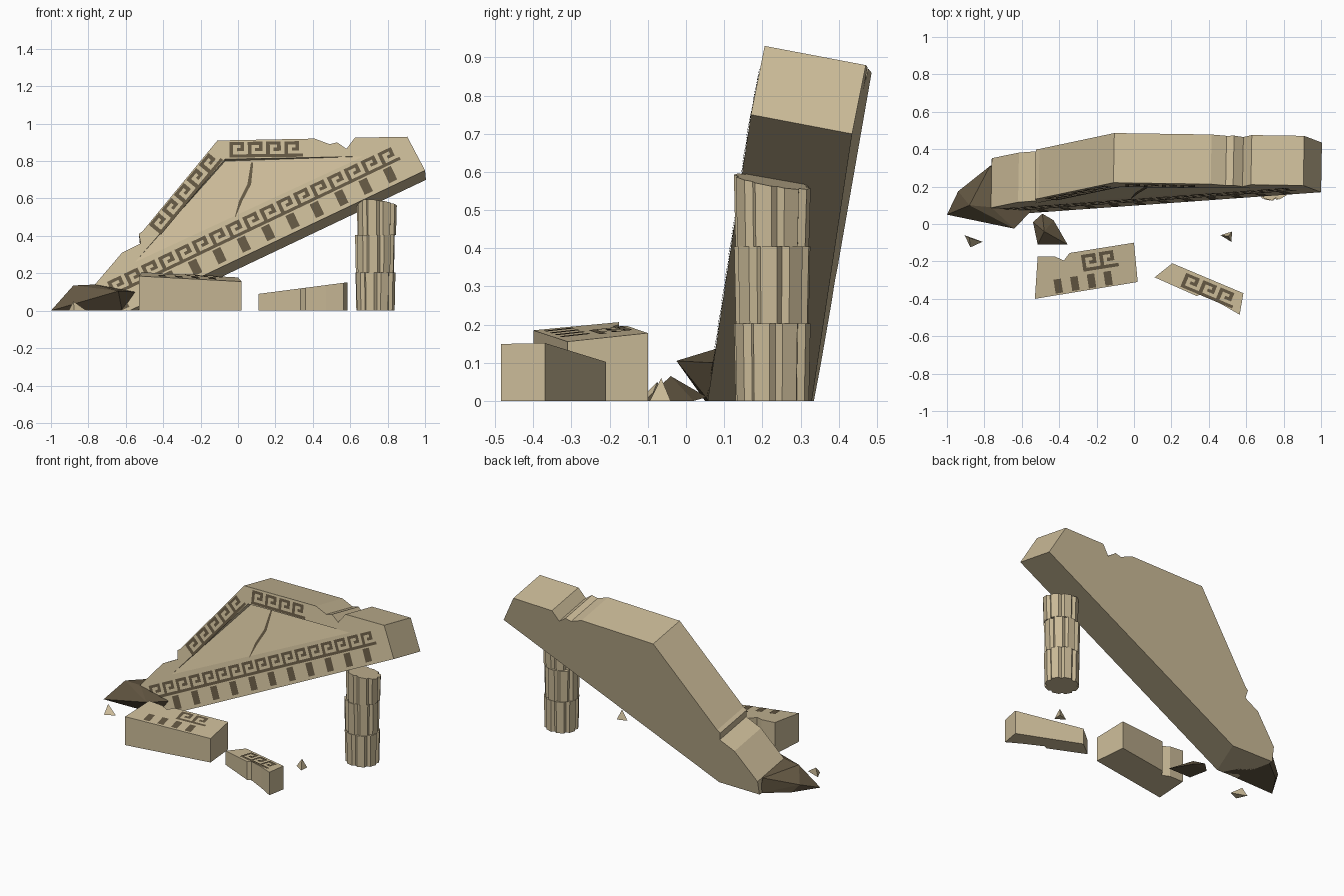
import bpy, bmesh, math
from mathutils import Vector

if "Cube" in bpy.data.objects:
    bpy.data.objects.remove(bpy.data.objects["Cube"], do_unlink=True)


def material(name, colour):
    m = bpy.data.materials.new(name)
    m.use_nodes = True
    m.diffuse_color = (*colour, 1)
    m.node_tree.nodes["Principled BSDF"].inputs["Base Color"].default_value = (*colour, 1)
    return m


STONE = material("pale sandstone", (0.59, 0.49, 0.31))
DARK = material("dark brown stone", (0.125, 0.095, 0.055))


def finish(name, bm, mat, fix_normals=True):
    if fix_normals:
        bmesh.ops.recalc_face_normals(bm, faces=bm.faces)
    mesh = bpy.data.meshes.new(name)
    bm.to_mesh(mesh)
    bm.free()
    mesh.materials.append(mat)
    obj = bpy.data.objects.new(name, mesh)
    bpy.context.collection.objects.link(obj)
    return obj


def hull(name, points, mat):
    bm = bmesh.new()
    for p in points:
        bm.verts.new(p)
    bmesh.ops.convex_hull(bm, input=bm.verts)
    return finish(name, bm, mat)


def prism(name, outline, top, mat):
    """Upright block with a sloping top given by top(x, y)."""
    bm = bmesh.new()
    low = [bm.verts.new((x, y, 0)) for x, y in outline]
    high = [bm.verts.new((x, y, top(x, y))) for x, y in outline]
    bm.faces.new(low)
    bm.faces.new(high)
    for i in range(len(low)):
        j = (i + 1) % len(low)
        bm.faces.new((low[i], low[j], high[j], high[i]))
    return finish(name, bm, mat)


def plates(name, rects, origin, u, surface):
    """Thin painted rectangles (a0, b0, a1, b1) along direction u on a surface."""
    u = Vector(u).normalized()
    v = Vector((-u.y, u.x))
    bm = bmesh.new()
    for a0, b0, a1, b1 in rects:
        corners = [Vector(origin) + u * a + v * b
                   for a, b in ((a0, b0), (a1, b0), (a1, b1), (a0, b1))]
        bm.faces.new([bm.verts.new(surface(c.x, c.y, 0.004)) for c in corners])
    return finish(name, bm, DARK, False)


# Meander unit on a five by five grid
KEY = ((0, 0, 5, 1), (0, 1, 1, 5), (1, 4, 4, 5), (3, 2, 4, 4), (2, 2, 3, 3))


def key_band(name, count, origin, u, surface, width=0.1, height=0.083):
    rects = [((k * 5 + a0) * width / 5, b0 * height / 5,
              (k * 5 + a1) * width / 5, b1 * height / 5)
             for k in range(count) for a0, b0, a1, b1 in KEY]
    plates(name, rects, origin, u, surface)


def dentils(name, count, origin, u, surface, step, w, h):
    plates(name, [(k * step - w / 2, -h / 2, k * step + w / 2, h / 2)
                  for k in range(count)], origin, u, surface)


# Fallen pediment slab, leaning back
NORMAL = Vector((-0.0185, -1, 0.19)).normalized()


def front(x, z, out=0.0):
    return Vector((x, 0.046 + 0.19 * z - 0.0185 * x, z)) + NORMAL * out


outline = [(-0.77, -0.09), (-0.765, 0.14), (-0.62, 0.31), (-0.52, 0.36), (-0.53, 0.41),
           (-0.51, 0.425), (-0.11, 0.91), (0.41, 0.92), (0.49, 0.89), (0.53, 0.90),
           (0.58, 0.865), (0.625, 0.925), (0.905, 0.93), (1.0, 0.75)]
PEAK, RIGHT = 6, 12
DEPTH = 0.055
bm = bmesh.new()
f = [bm.verts.new(front(x, z)) for x, z in outline]
b = [bm.verts.new(front(x, z, -0.27)) for x, z in outline]
left_v, apex_v, right_v = [bm.verts.new(front(x, z))
                           for x, z in ((-0.55, 0.26), (-0.07, 0.81), (0.67, 0.825))]
deep_v = bm.verts.new(front(-0.07, 0.81, -DEPTH))
bm.faces.new(f[:PEAK + 1] + [apex_v, left_v])
bm.faces.new(f[PEAK:RIGHT + 1] + [right_v, apex_v])
bm.faces.new(f[RIGHT:] + [f[0], left_v, right_v])
bm.faces.new((left_v, apex_v, deep_v))
bm.faces.new((apex_v, right_v, deep_v))
bm.faces.new((left_v, deep_v, right_v))
bm.faces.new(b)
for i in range(len(f)):
    j = (i + 1) % len(f)
    bm.faces.new((f[i], f[j], b[j], b[i]))
bmesh.ops.recalc_face_normals(bm, faces=bm.faces)
# Cut flat where it rests on the ground
bmesh.ops.bisect_plane(bm, geom=bm.verts[:] + bm.edges[:] + bm.faces[:],
                       plane_co=(0, 0, 0), plane_no=(0, 0, 1), clear_inner=True)
bmesh.ops.holes_fill(bm, edges=[e for e in bm.edges if e.is_boundary])
finish("pediment_slab", bm, STONE)

# Painted bands on the slab
SLOPE = (0.903, 0.429)
key_band("base_key_band", 17, (-0.665, 0.078), SLOPE, front)
key_band("left_key_band", 5, (-0.412, 0.405), (0.631, 0.76), front, 0.104)
key_band("top_key_band", 4, (-0.045, 0.818), (1, 0.012), front, 0.098)
dentils("slab_dentils", 12, (-0.62, 0.046), SLOPE, front, 0.1442, 0.048, 0.08)


# Crack in the recessed panel
def panel(x, z, out=0.0):
    rise = z - (0.825 + 0.469 * (x - 0.67))
    return front(x, z, out - DEPTH * rise / 0.332)


path = [(0.075, 0.80, 0.012), (0.06, 0.68, 0.02), (0.015, 0.59, 0.018), (-0.015, 0.50, 0.004)]
bm = bmesh.new()
rows = [(bm.verts.new(panel(x - w / 2, z, 0.004)), bm.verts.new(panel(x + w / 2, z, 0.004)))
        for x, z, w in path]
for (a, c), (d, e) in zip(rows, rows[1:]):
    bm.faces.new((d, e, c, a))
finish("panel_crack", bm, DARK, False)


# Large fallen block
def block_top(x, y, out=0.0):
    return Vector((x, y, 0.185 - 0.07 * (x + 0.53) + 0.1 * (y + 0.40) + out))


prism("large_block",
      [(-0.53, -0.40), (0.02, -0.31), (0.0, -0.10), (-0.345, -0.155), (-0.375, -0.195),
       (-0.42, -0.175), (-0.515, -0.175)],
      lambda x, y: block_top(x, y).z, STONE)
ALONG = (0.988, 0.155)
key_band("large_block_key", 2, (-0.27, -0.255), ALONG, block_top, 0.096, 0.09)
dentils("large_block_dentils", 4, (-0.405, -0.332), ALONG, block_top, 0.09, 0.04, 0.075)


# Small fallen block
def chunk_top(x, y, out=0.0):
    return Vector((x, y, 0.09 + 0.13 * (x - 0.11) + out))


prism("small_block",
      [(0.11, -0.285), (0.335, -0.385), (0.36, -0.375), (0.47, -0.43), (0.565, -0.485),
       (0.585, -0.37), (0.205, -0.21)],
      lambda x, y: chunk_top(x, y).z, STONE)
key_band("small_block_key", 3, (0.248, -0.335), (0.922, -0.388), chunk_top, 0.1, 0.08)

# Fluted column of three stacked drums, the top one broken at a slant
LOBES = 8
for n, (z0, z1, cx, turn) in enumerate(((0, 0.203, 0.735, 0.1), (0.203, 0.405, 0.732, 0.3),
                                        (0.405, 0.575, 0.742, 0.15))):
    ring = []
    for k in range(LOBES):
        for part, r in ((0, 0.092), (0.22, 0.107), (0.78, 0.107)):
            a = turn + (k + part) * math.tau / LOBES
            ring.append((r * math.cos(a), r * math.sin(a)))
    bm = bmesh.new()
    low, high = [], []
    for x, y in ring:
        top = z1 - (0.12 * x + 0.16 * y if n == 2 else 0)
        low.append(bm.verts.new((cx + x * 0.96, 0.226 + y * 0.9, z0)))
        high.append(bm.verts.new((cx + x, 0.226 + y * 0.94, top)))
    bm.faces.new(low)
    bm.faces.new(high)
    for i in range(len(low)):
        j = (i + 1) % len(low)
        bm.faces.new((low[i], low[j], high[j], high[i]))
    finish("column_drum_" + ("bottom", "middle", "top")[n], bm, STONE)

# Broken corner rock and dark shard
hull("corner_rock",
     [(-1.0, 0.05, 0), (-0.94, 0.175, 0.05), (-0.77, 0.31, 0.1), (-0.88, 0.10, 0.135),
      (-0.765, 0.09, 0.14), (-0.64, -0.025, 0.105), (-0.55, 0.07, 0.10),
      (-0.90, 0.2, 0), (-0.62, 0.06, 0), (-0.75, 0.32, 0)], DARK)
hull("dark_shard",
     [(-0.49, 0.055, 0.01), (-0.54, 0.01, 0), (-0.515, -0.11, 0), (-0.355, -0.11, 0),
      (-0.43, 0.02, 0), (-0.48, -0.04, 0.065)], DARK)

# Small loose chips
for side, pts in (("right", [(-0.905, -0.06, 0), (-0.81, -0.095, 0), (-0.875, -0.125, 0),
                             (-0.88, -0.075, 0.05)]),
                  ("left", [(0.462, -0.06, 0), (0.525, -0.04, 0), (0.52, -0.095, 0),
                            (0.505, -0.065, 0.06)])):
    hull(side + "_chip", pts, STONE)
